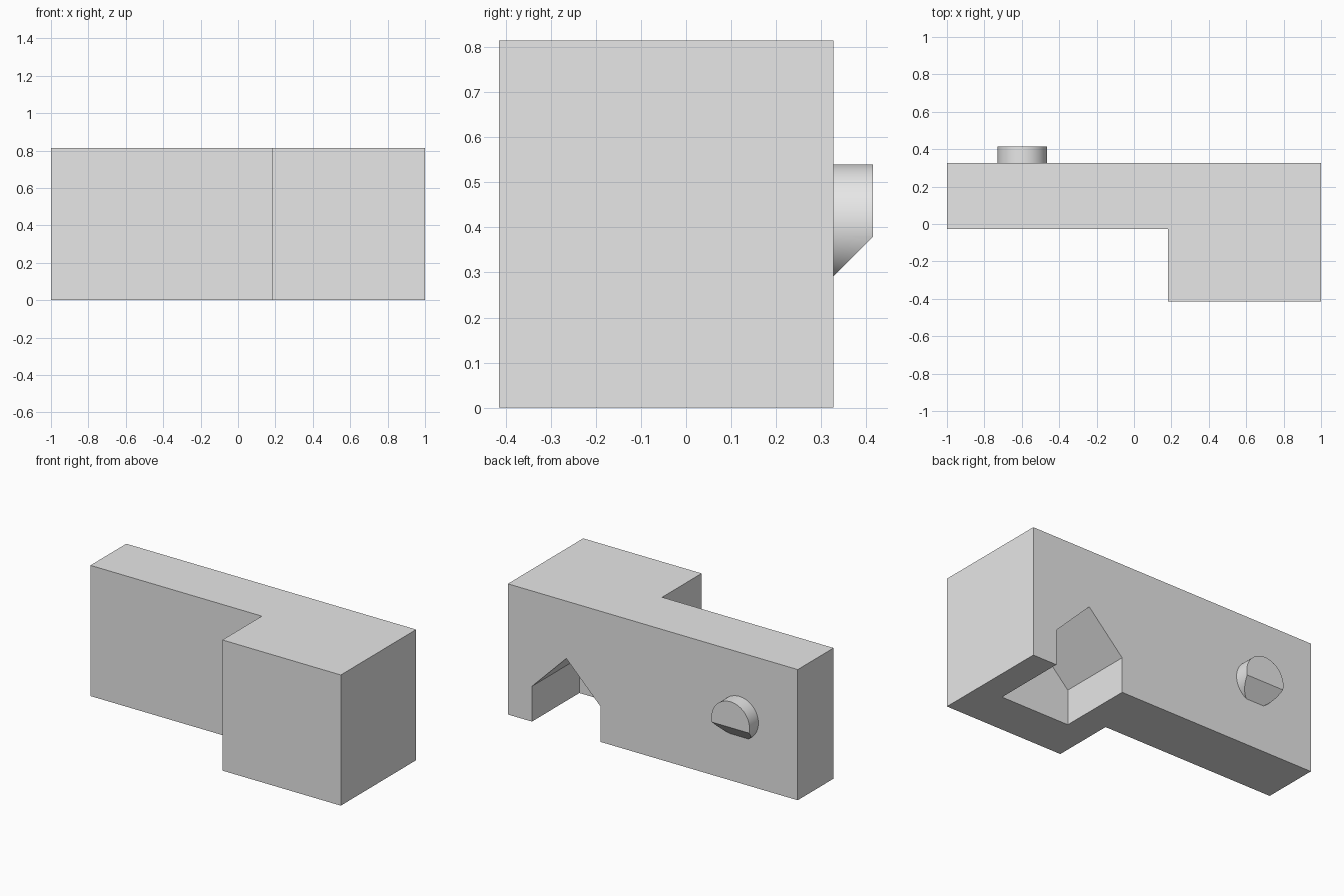
import bpy, bmesh, math
from mathutils import Matrix, Vector

cube = bpy.data.objects.get("Cube")
if cube:
    bpy.data.objects.remove(cube, do_unlink=True)

grey = bpy.data.materials.new("light_grey")
grey.use_nodes = True
grey.diffuse_color = (0.8, 0.8, 0.8, 1)
grey.node_tree.nodes["Principled BSDF"].inputs["Base Color"].default_value = (0.8, 0.8, 0.8, 1)

BACK, FRONT, HEIGHT = 0.327, -0.415, 0.815


def make_object(name, bm):
    bmesh.ops.recalc_face_normals(bm, faces=bm.faces)
    mesh = bpy.data.meshes.new(name)
    bm.to_mesh(mesh)
    bm.free()
    mesh.materials.append(grey)
    obj = bpy.data.objects.new(name, mesh)
    bpy.context.collection.objects.link(obj)
    return obj


def prism(name, points, offset):
    """Extrude a closed outline along the offset."""
    bm = bmesh.new()
    face = bm.faces.new([bm.verts.new(p) for p in points])
    ext = bmesh.ops.extrude_face_region(bm, geom=[face], use_keep_orig=True)
    verts = [g for g in ext["geom"] if isinstance(g, bmesh.types.BMVert)]
    bmesh.ops.translate(bm, verts=verts, vec=offset)
    return make_object(name, bm)


def activate(obj):
    bpy.ops.object.select_all(action='DESELECT')
    obj.select_set(True)
    bpy.context.view_layer.objects.active = obj


# L-shaped body
outline = [(-1, -0.026), (0.183, -0.026), (0.183, FRONT), (1, FRONT), (1, BACK), (-1, BACK)]
body = prism("body", [(x, y, 0) for x, y in outline], (0, 0, HEIGHT))

# Gabled pocket, open at the back and underneath
mid, half, eave = 0.597, 0.237, 0.22
gable = [(mid - half, -0.1), (mid + half, -0.1), (mid + half, eave),
         (mid, eave + half), (mid - half, eave)]
cutter = prism("pocket_cutter", [(x, -0.14, z) for x, z in gable], (0, 0.6, 0))
cutter.hide_render = True
cut = body.modifiers.new("pocket", 'BOOLEAN')
cut.operation = 'DIFFERENCE'
cut.solver = 'EXACT'
cut.object = cutter
activate(body)
bpy.ops.object.modifier_apply(modifier=cut.name)
bpy.data.objects.remove(cutter, do_unlink=True)

# Round peg on the back with its underside sliced at 45 degrees
radius, end = 0.132, 0.415
bm = bmesh.new()
place = Matrix.Translation((-mid, (BACK + end) / 2, 0.408)) @ Matrix.Rotation(math.pi / 2, 4, 'X')
bmesh.ops.create_cone(bm, cap_ends=True, segments=64, radius1=radius, radius2=radius,
                      depth=end - BACK, matrix=place)
sliced = bmesh.ops.bisect_plane(bm, geom=bm.verts[:] + bm.edges[:] + bm.faces[:],
                                plane_co=Vector((0, BACK, 0.291)),
                                plane_no=Vector((0, 1, -1)).normalized(), clear_outer=True)
rim = [e for e in bm.edges if e.is_boundary]
bmesh.ops.holes_fill(bm, edges=rim)
peg = make_object("peg", bm)
activate(peg)
bpy.ops.object.shade_smooth_by_angle(angle=math.radians(30))
